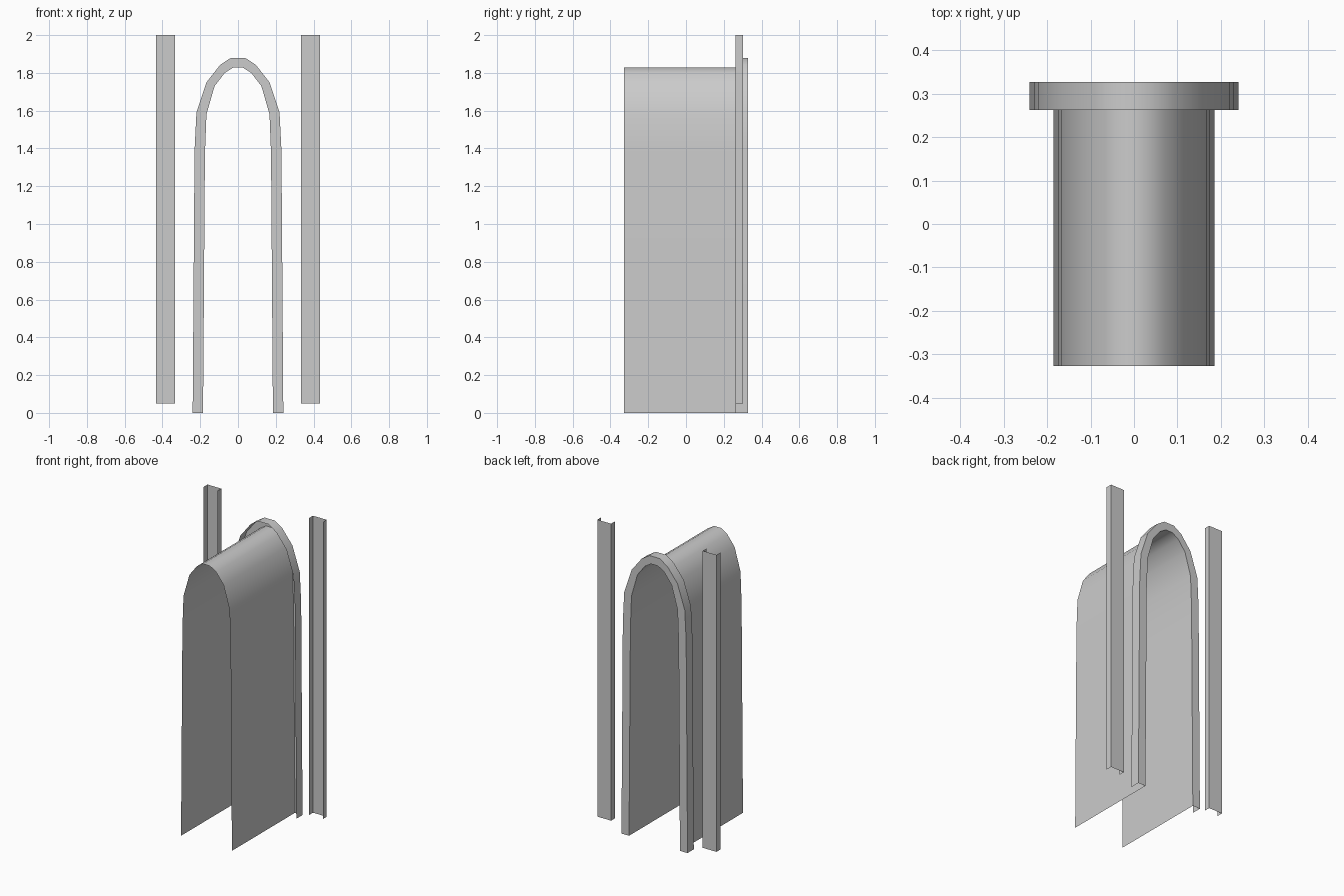
import bpy, math

if "Cube" in bpy.data.objects:
    bpy.data.objects.remove(bpy.data.objects["Cube"])


def sheet(name, rows):
    """Open surface lofted through equal-length rows of points."""
    n = len(rows[0])
    verts = [p for row in rows for p in row]
    faces = [(i * n + j, (i + 1) * n + j, (i + 1) * n + j + 1, i * n + j + 1)
             for i in range(len(rows) - 1) for j in range(n - 1)]
    mesh = bpy.data.meshes.new(name)
    mesh.from_pydata(verts, [], faces)
    obj = bpy.data.objects.new(name, mesh)
    bpy.context.collection.objects.link(obj)
    bpy.ops.object.select_all(action='DESELECT')
    obj.select_set(True)
    bpy.context.view_layer.objects.active = obj
    bpy.ops.object.shade_smooth_by_angle(angle=math.radians(45))
    return obj


def arch(half, y):
    """Mirror a half outline (foot to crown) into a full arch at depth y."""
    return [(-x, y, z) for x, z in half] + [(x, y, z) for x, z in reversed(half)]


FRONT, LIP, BACK = -0.327, 0.262, 0.327
inner = [(0.185, 0), (0.175, 1.37), (0.167, 1.58), (0.124, 1.73),
         (0.07, 1.80), (0.025, 1.828)]
outer = [(0.24, 0), (0.23, 1.39), (0.22, 1.59), (0.167, 1.75),
         (0.094, 1.843), (0.037, 1.88)]

# Window recess with its trim: tunnel wall, back flange, outer return
sheet("arched_recess_and_trim", [arch(inner, FRONT), arch(inner, BACK),
                                 arch(outer, BACK), arch(outer, LIP)])

# Flanking pilasters: U-shaped strips open toward the front
for side, s in (("left", -1), ("right", 1)):
    section = [(0.333, LIP), (0.333, 0.302), (0.433, 0.302), (0.433, LIP)]
    if s < 0:
        section = [(-x, y) for x, y in reversed(section)]
    sheet(side + "_pilaster", [[(x, y, z) for x, y in section] for z in (2.0, 0.05)])
